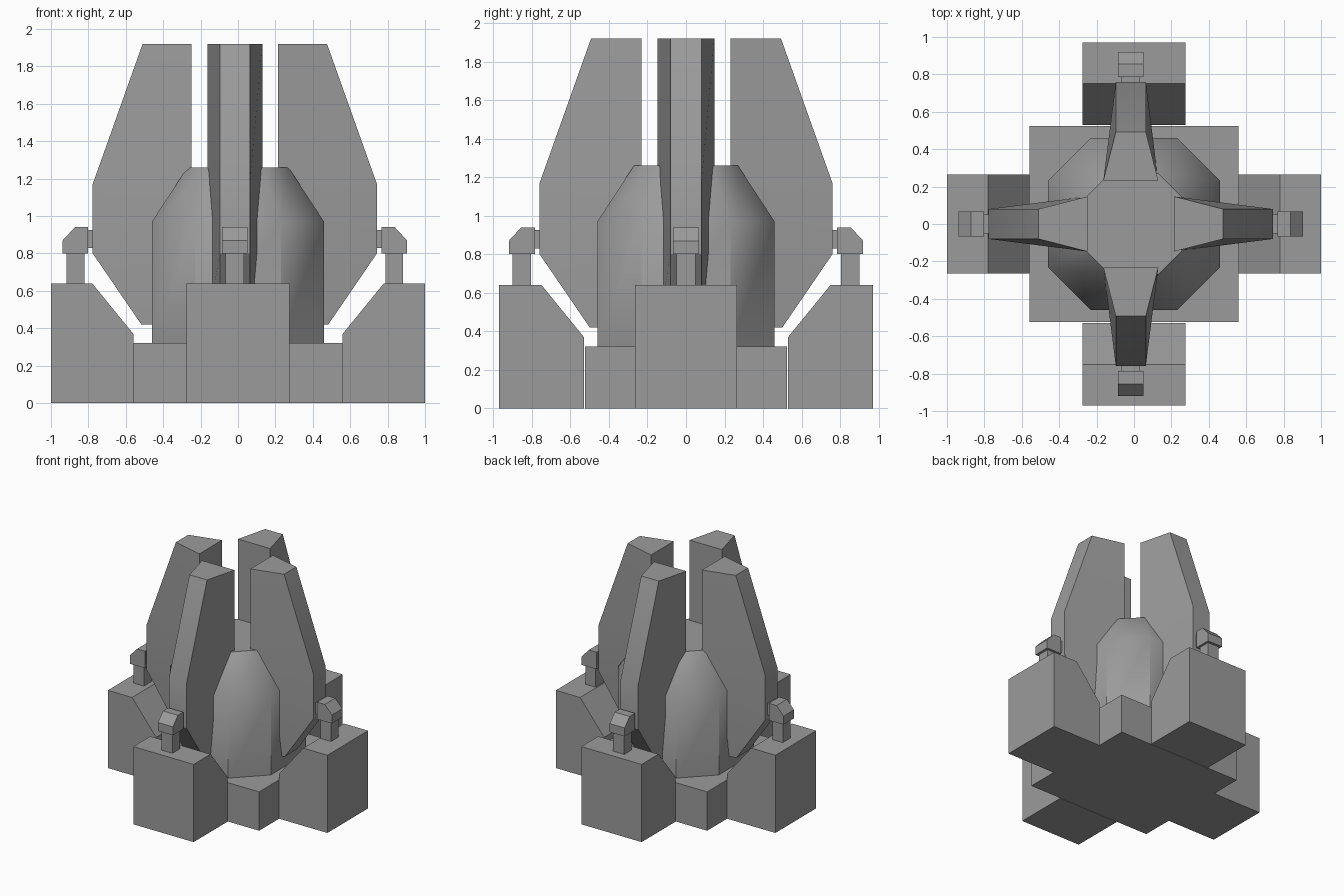
import bpy
import math
from mathutils import Matrix, Vector

cube = bpy.data.objects.get("Cube")
if cube:
    bpy.data.objects.remove(cube)

GREY = (0.33, 0.33, 0.33, 1)
grey = bpy.data.materials.new("plain grey")
grey.use_nodes = True
grey.diffuse_color = GREY
grey.node_tree.nodes["Principled BSDF"].inputs["Base Color"].default_value = GREY


def loft(name, rings, smooth=0):
    """Solid skinned through stacked rings of points, listed bottom to top."""
    n = len(rings[0])
    verts = [p for ring in rings for p in ring]
    faces = [tuple(reversed(range(n))), tuple(range(len(verts) - n, len(verts)))]
    for k in range(len(rings) - 1):
        for i in range(n):
            j = (i + 1) % n
            faces.append((k * n + i, k * n + j, (k + 1) * n + j, (k + 1) * n + i))
    mesh = bpy.data.meshes.new(name)
    mesh.from_pydata(verts, [], faces)
    mesh.materials.append(grey)
    obj = bpy.data.objects.new(name, mesh)
    bpy.context.collection.objects.link(obj)
    if smooth:
        bpy.ops.object.select_all(action='DESELECT')
        obj.select_set(True)
        bpy.context.view_layer.objects.active = obj
        bpy.ops.object.shade_smooth_by_angle(angle=math.radians(smooth))
    return obj


def radial(name, levels, inner_half, outer_half, angle, shift=(0, 0), smooth=0):
    """Part pointing outwards; levels are (z, inner reach, outer reach)."""
    turn = Matrix.Translation((*shift, 0)) @ Matrix.Rotation(angle, 4, 'Z')
    rings = [[turn @ Vector(p) for p in ((a, -inner_half, z), (b, -outer_half, z),
                                         (b, outer_half, z), (a, inner_half, z))]
             for z, a, b in levels]
    return loft(name, rings, smooth)


def rect(x, y, z):
    return [(-x, -y, z), (x, -y, z), (x, y, z), (-x, y, z)]


def octagon(far, near, z):
    return [(far, -near, z), (far, near, z), (near, far, z), (-near, far, z),
            (-far, near, z), (-far, -near, z), (-near, -far, z), (near, -far, z)]


# Central plinth and eight-sided core
loft("base_plinth", [rect(0.56, 0.525, 0), rect(0.56, 0.525, 0.32)])
loft("core", [octagon(0.46, 0.23, 0.32), octagon(0.46, 0.23, 0.97),
              octagon(0.27, 0.13, 1.26)], smooth=37)

# Four sides, each with a buttress, a tall fin and a small turret
for i, side in enumerate(("left", "back", "right", "front")):
    angle = i * math.pi / 2
    off = 0.03 * (i % 2)
    half = 0.265 + off / 3
    start, crest, end = 0.56 - off, 0.78 - off, 1.0 - off
    radial(side + "_buttress", [(0, start, end), (0.37, start, end), (0.64, crest, end)],
           half, half, angle)

    offset = (-0.017, 0)
    radial(side + "_fin", [(0.42, 0.232, 0.5), (0.8, 0.232, 0.76),
                           (1.17, 0.232, 0.76), (1.92, 0.232, 0.493)],
           0.147, 0.08, angle, offset, smooth=25)
    radial(side + "_turret_post", [(0.64, 0.805, 0.9), (0.8, 0.805, 0.9)],
           0.05, 0.05, angle, offset)
    radial(side + "_turret_head", [(0.8, 0.785, 0.92), (0.87, 0.785, 0.92),
                                   (0.94, 0.785, 0.855)], 0.068, 0.068, angle, offset)
    radial(side + "_turret_link", [(0.83, 0.74, 0.79), (0.925, 0.74, 0.79)],
           0.05, 0.05, angle, offset)
